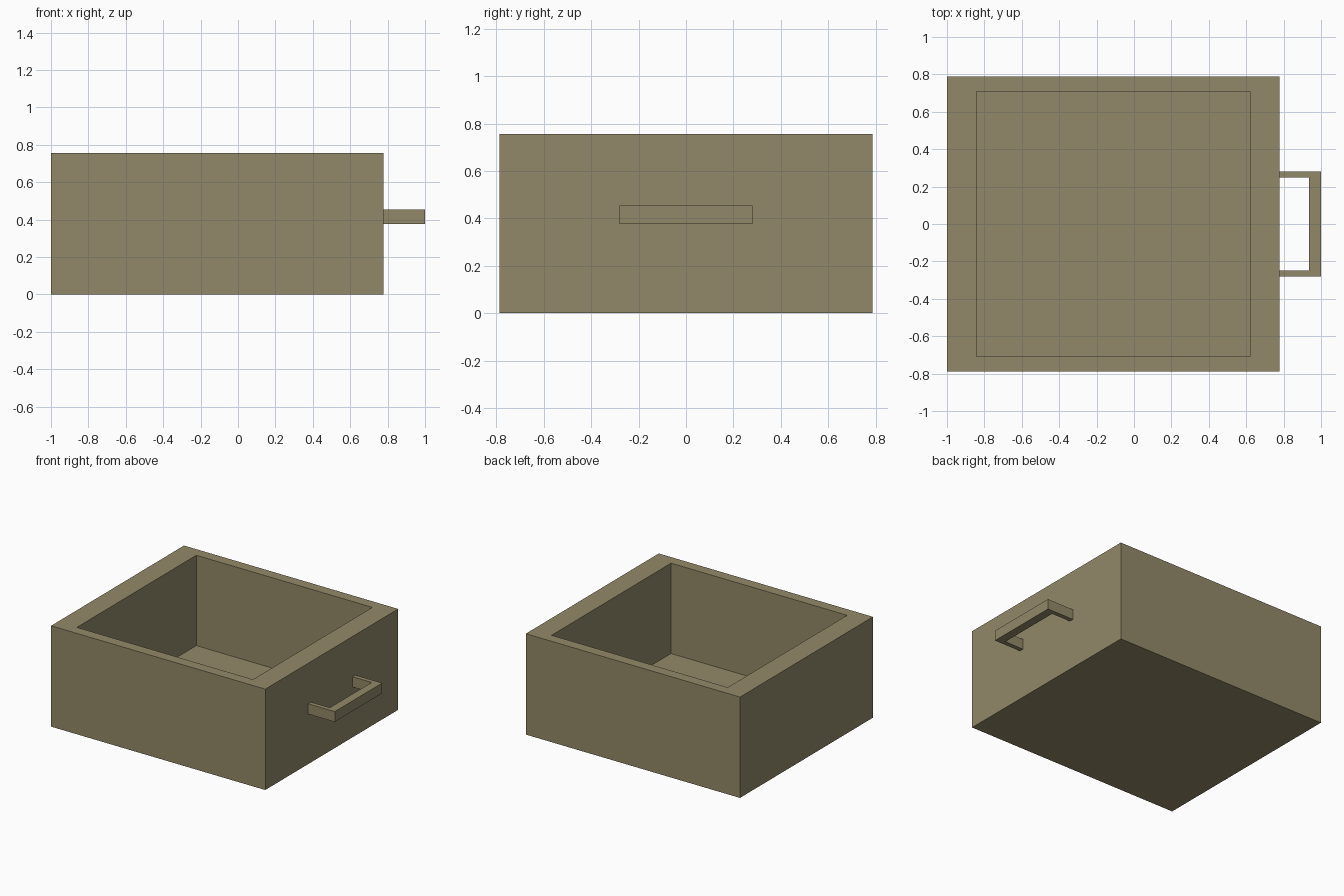
import bpy, bmesh

if "Cube" in bpy.data.objects:
    bpy.data.objects.remove(bpy.data.objects["Cube"])


def extrude_profile(name, points, z0, z1):
    """Extrude a flat outline from z0 up to z1 as one closed solid."""
    bm = bmesh.new()
    face = bm.faces.new([bm.verts.new((x, y, z0)) for x, y in points])
    ext = bmesh.ops.extrude_face_region(bm, geom=[face], use_keep_orig=True)
    top = [v for v in ext["geom"] if isinstance(v, bmesh.types.BMVert)]
    bmesh.ops.translate(bm, verts=top, vec=(0, 0, z1 - z0))
    bmesh.ops.recalc_face_normals(bm, faces=bm.faces)
    mesh = bpy.data.meshes.new(name)
    bm.to_mesh(mesh)
    bm.free()
    obj = bpy.data.objects.new(name, mesh)
    bpy.context.collection.objects.link(obj)
    return obj


def rect(x0, x1, y):
    return [(x0, -y), (x1, -y), (x1, y), (x0, y)]


wood = bpy.data.materials.new("wood")
wood.diffuse_color = (0.29, 0.25, 0.14, 1)
wood.use_nodes = True
wood.node_tree.nodes["Principled BSDF"].inputs["Base Color"].default_value = wood.diffuse_color

# Drawer box: a block hollowed from above, thicker front and back walls
FRONT = 0.778
box = extrude_profile("drawer_box", rect(-1.0, FRONT, 0.788), 0.0, 0.757)
cavity = extrude_profile("cavity_cutter", rect(-0.842, 0.62, 0.708), 0.079, 1.0)
cut = box.modifiers.new("hollow", "BOOLEAN")
cut.object = cavity
cut.operation = "DIFFERENCE"
cut.solver = "EXACT"
bpy.context.view_layer.objects.active = box
bpy.ops.object.modifier_apply(modifier=cut.name)
bpy.data.objects.remove(cavity)

# Handle: U-shaped pull with a deep grip and thin arms
half = [(FRONT, 0.281), (1.0, 0.281)]
inner = [(0.936, 0.248), (FRONT, 0.248)]
outline = (half + [(x, -y) for x, y in reversed(half)]
           + [(x, -y) for x, y in reversed(inner)] + inner)
handle = extrude_profile("handle", outline, 0.377, 0.454)

for obj in (box, handle):
    obj.data.materials.clear()
    obj.data.materials.append(wood)
